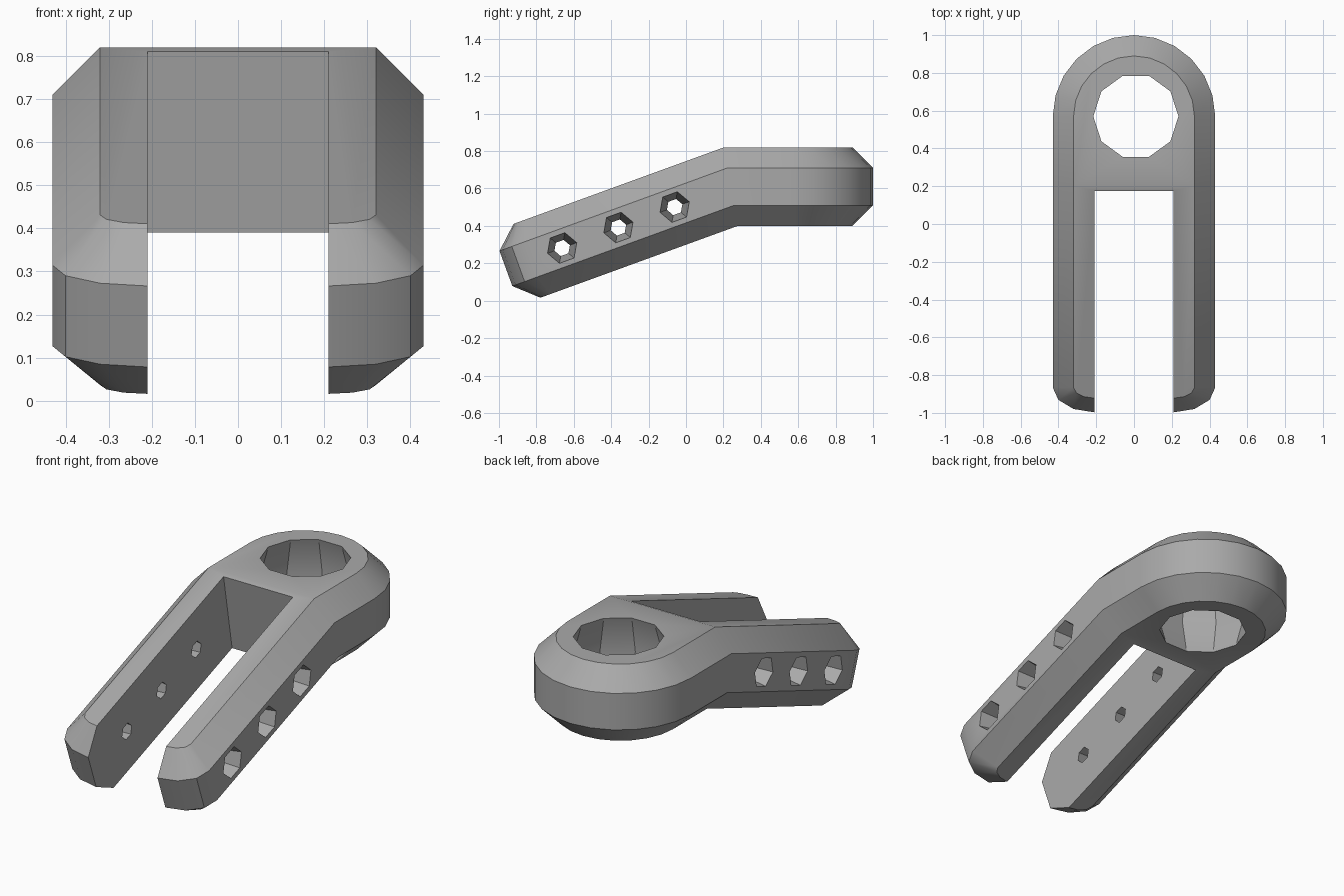
import bpy
import bmesh
from math import sin, cos, tan, pi, radians
from mathutils import Matrix, Vector

if "Cube" in bpy.data.objects:
    bpy.data.objects.remove(bpy.data.objects["Cube"], do_unlink=True)

BEND = radians(20)           # slope of the arms
PIVOT = Vector((0, 0.24, 0.61))
HALF_WIDTH, HALF_THICK, CHAMFER = 0.43, 0.21, 0.11
SLOT, HEAD_Y = 0.21, 0.57

grey = bpy.data.materials.new("plain grey")
grey.use_nodes = True
grey.diffuse_color = (0.4, 0.4, 0.4, 1)
grey.node_tree.nodes["Principled BSDF"].inputs["Base Color"].default_value = (0.4, 0.4, 0.4, 1)

ARM = Matrix.Translation(PIVOT) @ Matrix.Rotation(BEND, 4, 'X')


def arm(x, s, t):
    """Point in the sloping arm: s along it, t through its thickness."""
    return ARM @ Vector((x, s, t))


def loft(name, rings, caps):
    """Join equal rings of points with quads and close both ends."""
    bm = bmesh.new()
    rows = [[bm.verts.new(p) for p in ring] for ring in rings]
    n = len(rows[0])
    for a, b in zip(rows, rows[1:]):
        for i in range(n):
            j = (i + 1) % n
            bm.faces.new((a[i], a[j], b[j], b[i]))
    for row in (rows[0], rows[-1]):
        for cap in caps:
            bm.faces.new([row[i] for i in cap])
    bmesh.ops.recalc_face_normals(bm, faces=bm.faces)
    mesh = bpy.data.meshes.new(name)
    bm.to_mesh(mesh)
    bm.free()
    mesh.materials.append(grey)
    obj = bpy.data.objects.new(name, mesh)
    bpy.context.collection.objects.link(obj)
    return obj


def body_ring(t, k):
    """Outline at thickness t; k is 1 on the inset rims and 0 on the sides."""
    r = HALF_WIDTH - CHAMFER * k
    half = [Vector((r * cos(a), HEAD_Y + r * sin(a), PIVOT.z + t))
            for a in (radians(90 - 15 * i) for i in range(7))]
    half.append(arm(r, t * tan(BEND / 2), t))
    for a in (radians(30 * i) for i in range(4)):
        half.append(arm(SLOT + (r - SLOT) * cos(a),
                        -1.14 + 0.04 * k - (0.14 - 0.08 * k) * sin(a), t))
    half[0].x = 0
    return half + [Vector((-p.x, p.y, p.z)) for p in reversed(half[1:])]


# Bent, chamfered body
side = HALF_THICK - CHAMFER
rings = [body_ring(t, k) for t, k in
         ((-HALF_THICK, 1), (-side, 0), (side, 0), (HALF_THICK, 1))]
n = len(rings[0])
body = loft("forked_bracket", rings,
            [list(range(8)) + list(range(n - 7, n)), list(range(7, n - 6))])

cutters = []

# Slot between the arms
slot_rings = [[arm(x, s, t) for x, s in
               ((-SLOT, -2), (SLOT, -2), (SLOT, end), (-SLOT, end))]
              for t in (-0.4, 0.4) for end in [t * tan(BEND / 2) - 0.03]]
cutters.append(loft("slot_cutter", slot_rings, [range(4)]))

# Large head hole, wider at mid depth
sides = 10
hole_rings = [[Vector((0.01 + r * cos(2 * pi * i / sides),
                       HEAD_Y + r * sin(2 * pi * i / sides), PIVOT.z + t))
               for i in range(sides)]
              for t, r in ((-0.3, 0.2), (0, 0.285), (0.3, 0.2))]
cutters.append(loft("head_hole_cutter", hole_rings, [range(sides)]))

# Tapered screw holes through both arms
for sign in (-1, 1):
    for s in (-0.96, -0.64, -0.32):
        taper = [[arm(sign * x, s + r * cos(pi * i / 3), r * sin(pi * i / 3))
                  for i in range(6)]
                 for x, r in ((0.16, 0.035), (0.48, 0.092))]
        cutters.append(loft("screw_hole_cutter", taper, [range(6)]))

bpy.context.view_layer.objects.active = body
for cutter in cutters:
    cutter.hide_render = True
    mod = body.modifiers.new("cut", 'BOOLEAN')
    mod.operation = 'DIFFERENCE'
    mod.solver = 'EXACT'
    mod.object = cutter
    bpy.ops.object.modifier_apply(modifier=mod.name)
    bpy.data.objects.remove(cutter, do_unlink=True)

# Smooth curved sides, crisp rims
bpy.ops.object.select_all(action='DESELECT')
body.select_set(True)
bpy.ops.object.shade_smooth_by_angle(angle=radians(32))
